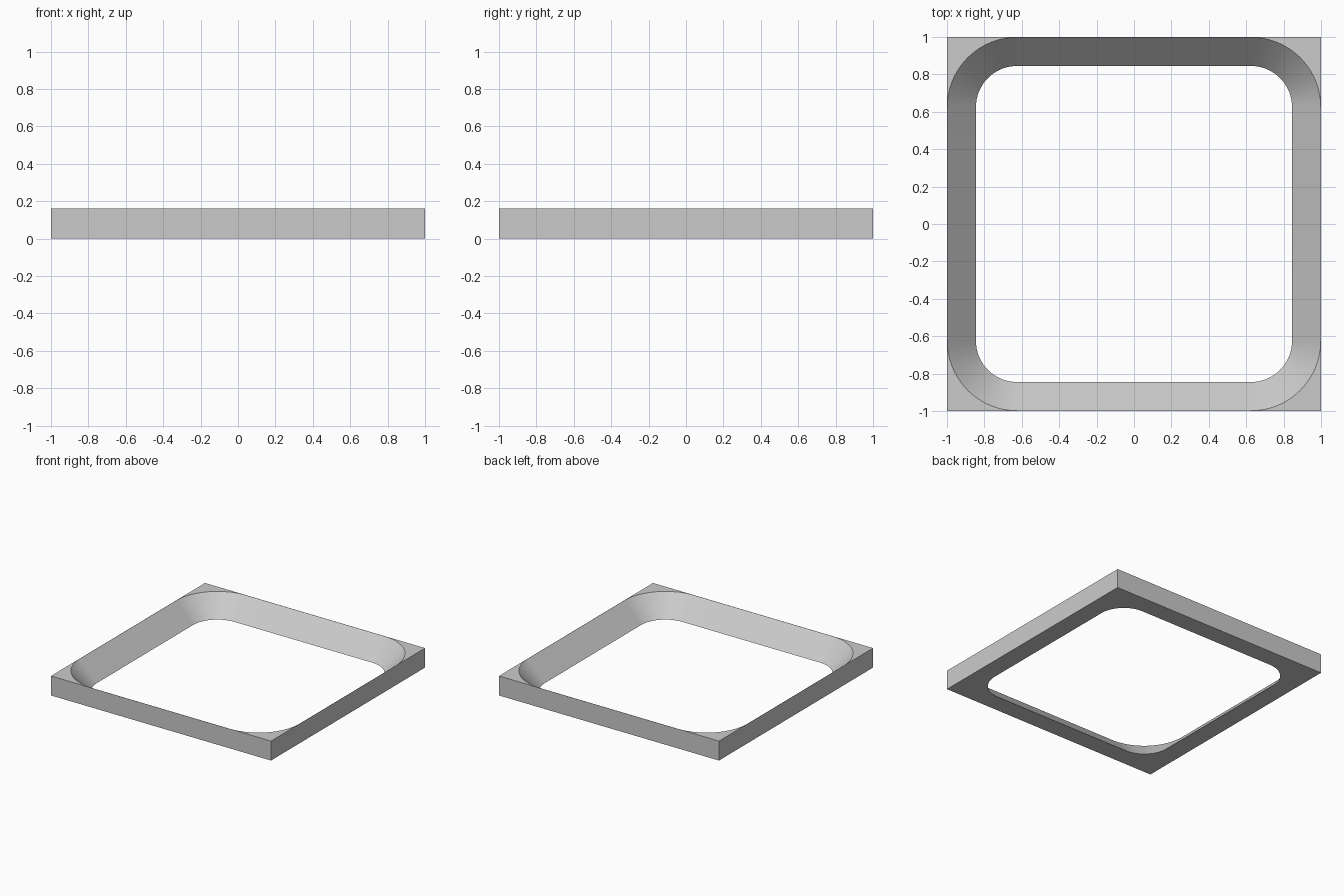
import bpy, bmesh
from math import sin, cos, pi, radians

if "Cube" in bpy.data.objects:
    bpy.data.objects.remove(bpy.data.objects["Cube"])

H = 0.16      # frame height
SEG = 24      # segments per rounded corner
C = 0.625     # shared centre of the corner arcs
SIGNS = [(1, 1), (-1, 1), (-1, -1), (1, -1)]

bm = bmesh.new()


def square(z):
    return [bm.verts.new((sx, sy, z)) for sx, sy in SIGNS]


def rounded(r, z):
    """Four corner arcs, counter-clockwise."""
    return [[bm.verts.new((sx * C + r * cos(pi / 2 * (k + i / SEG)),
                           sy * C + r * sin(pi / 2 * (k + i / SEG)), z))
             for i in range(SEG + 1)] for k, (sx, sy) in enumerate(SIGNS)]


out_lo, out_hi = square(0), square(H)
in_lo, in_hi = rounded(0.22, 0), rounded(0.3735, H)

# Flat top and bottom: corner fans plus straight strips
for outer, arcs in ((out_lo, in_lo), (out_hi, in_hi)):
    for k in range(4):
        n = (k + 1) % 4
        for a, b in zip(arcs[k], arcs[k][1:]):
            bm.faces.new((outer[k], b, a))
        bm.faces.new((outer[k], outer[n], arcs[n][0], arcs[k][-1]))

# Outer sides
for k in range(4):
    n = (k + 1) % 4
    bm.faces.new((out_lo[k], out_lo[n], out_hi[n], out_hi[k]))

# Sloping inner wall
lo, hi = sum(in_lo, []), sum(in_hi, [])
for i in range(len(lo)):
    j = (i + 1) % len(lo)
    bm.faces.new((lo[i], hi[i], hi[j], lo[j]))

bmesh.ops.recalc_face_normals(bm, faces=bm.faces)
mesh = bpy.data.meshes.new("bevelled_frame")
bm.to_mesh(mesh)
bm.free()
frame = bpy.data.objects.new("bevelled_frame", mesh)
bpy.context.collection.objects.link(frame)
bpy.context.view_layer.objects.active = frame
frame.select_set(True)
bpy.ops.object.shade_smooth_by_angle(angle=radians(30))
